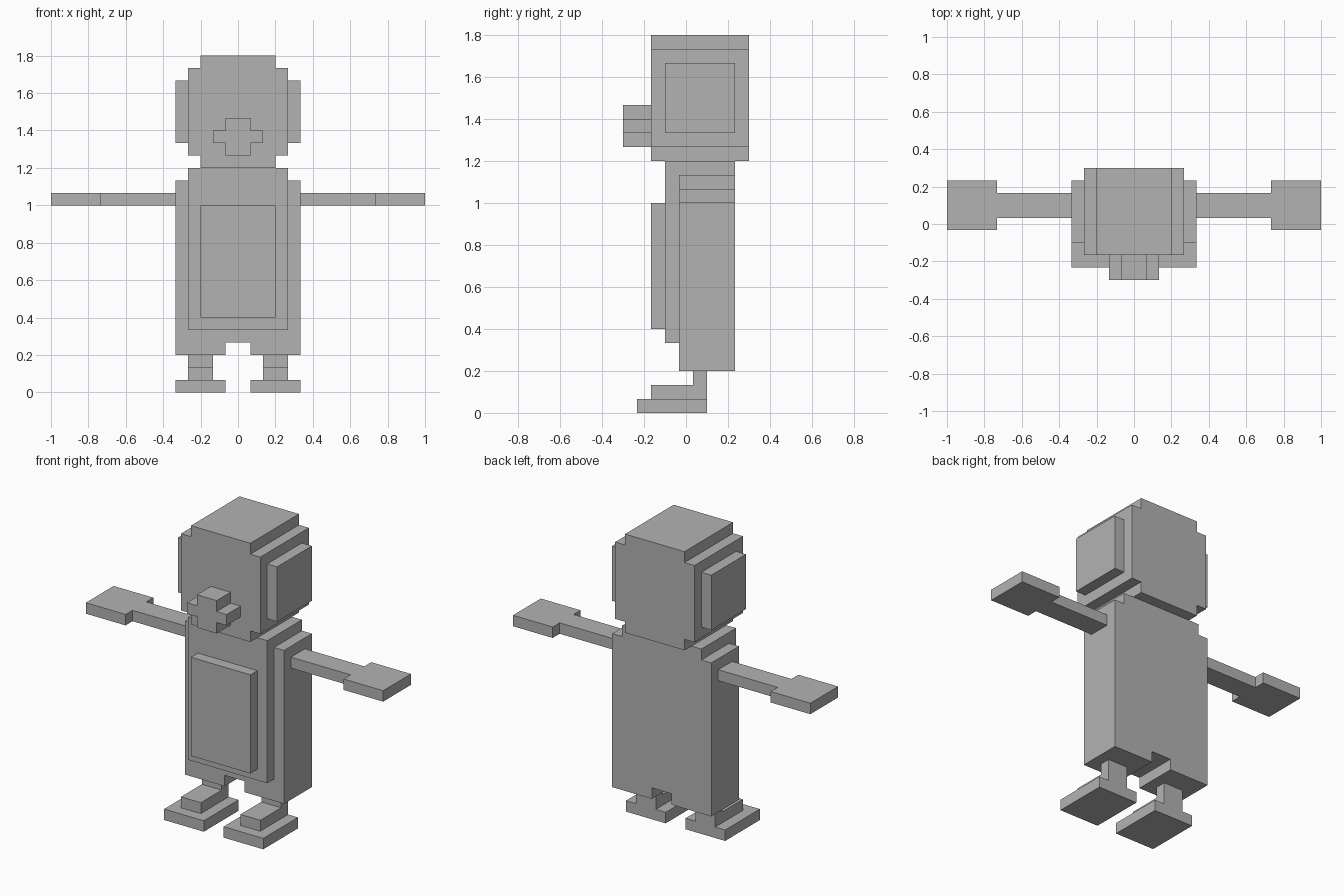
import bpy, bmesh
from mathutils import Vector

if "Cube" in bpy.data.objects:
    bpy.data.objects.remove(bpy.data.objects["Cube"])

U = 1 / 15  # one block

grey = bpy.data.materials.new("plain grey")
grey.diffuse_color = (0.45, 0.45, 0.45, 1)
grey.use_nodes = True
grey.node_tree.nodes["Principled BSDF"].inputs["Base Color"].default_value = grey.diffuse_color


def extrude(name, outline, axis, lo, hi, sx=1):
    """Extrude a flat outline (in blocks) along x, y or z; sx=-1 mirrors it in x."""
    place = {"x": lambda a, b, t: (t, a, b),
             "y": lambda a, b, t: (a, t, b),
             "z": lambda a, b, t: (a, b, t)}[axis]
    bm = bmesh.new()
    rings = []
    for t in (lo, hi):
        ring = []
        for a, b in outline:
            x, y, z = place(a, b, t)
            ring.append(bm.verts.new(Vector((x * sx, y, z)) * U))
        bm.faces.new(ring)
        rings.append(ring)
    n = len(outline)
    for i in range(n):
        j = (i + 1) % n
        bm.faces.new((rings[0][i], rings[0][j], rings[1][j], rings[1][i]))
    bmesh.ops.recalc_face_normals(bm, faces=bm.faces)
    mesh = bpy.data.meshes.new(name)
    bm.to_mesh(mesh)
    bm.free()
    mesh.materials.append(grey)
    obj = bpy.data.objects.new(name, mesh)
    bpy.context.collection.objects.link(obj)
    return obj


def box(name, x, y, z, sx=1):
    outline = [(x[0], y[0]), (x[1], y[0]), (x[1], y[1]), (x[0], y[1])]
    return extrude(name, outline, "z", z[0], z[1], sx)


def symmetric(half):
    """Complete a right-half outline with its mirror image."""
    return half + [(-a, b) for a, b in reversed(half)]


# Body with stepped shoulders and a notch between the legs
extrude("body", symmetric([(1, 4), (1, 3), (5, 3), (5, 17), (4, 17), (4, 18)]),
        "y", -0.5, 3.5)
box("chest", (-4, 4), (-1.5, -0.5), (5, 18))
box("belly_patch", (-3, 3), (-2.5, -1.5), (6, 15))

# Head with stepped top and bottom edges
extrude("head", symmetric([(3, 18), (3, 19), (4, 19), (4, 26), (3, 26), (3, 27)]),
        "y", -2.5, 4.5)

# Cross-shaped beak
extrude("beak", symmetric([(1, 19), (1, 20), (2, 20), (2, 21), (1, 21), (1, 22)]),
        "y", -4.5, -2.5)

# Paired parts
for side, s in (("right", 1), ("left", -1)):
    box(f"{side}_cheek", (4, 5), (-1.5, 3.5), (20, 25), s)
    # Arm widening into a flat hand
    extrude(f"{side}_arm", [(5, 0.5), (11, 0.5), (11, -0.5), (15, -0.5),
                            (15, 3.5), (11, 3.5), (11, 2.5), (5, 2.5)],
            "z", 15, 16, s)
    # Leg and instep as one L profile
    extrude(f"{side}_leg", [(-2.5, 1), (1.5, 1), (1.5, 3), (0.5, 3), (0.5, 2), (-2.5, 2)],
            "x", 2, 4, s)
    box(f"{side}_foot", (1, 5), (-3.5, 1.5), (0, 1), s)
